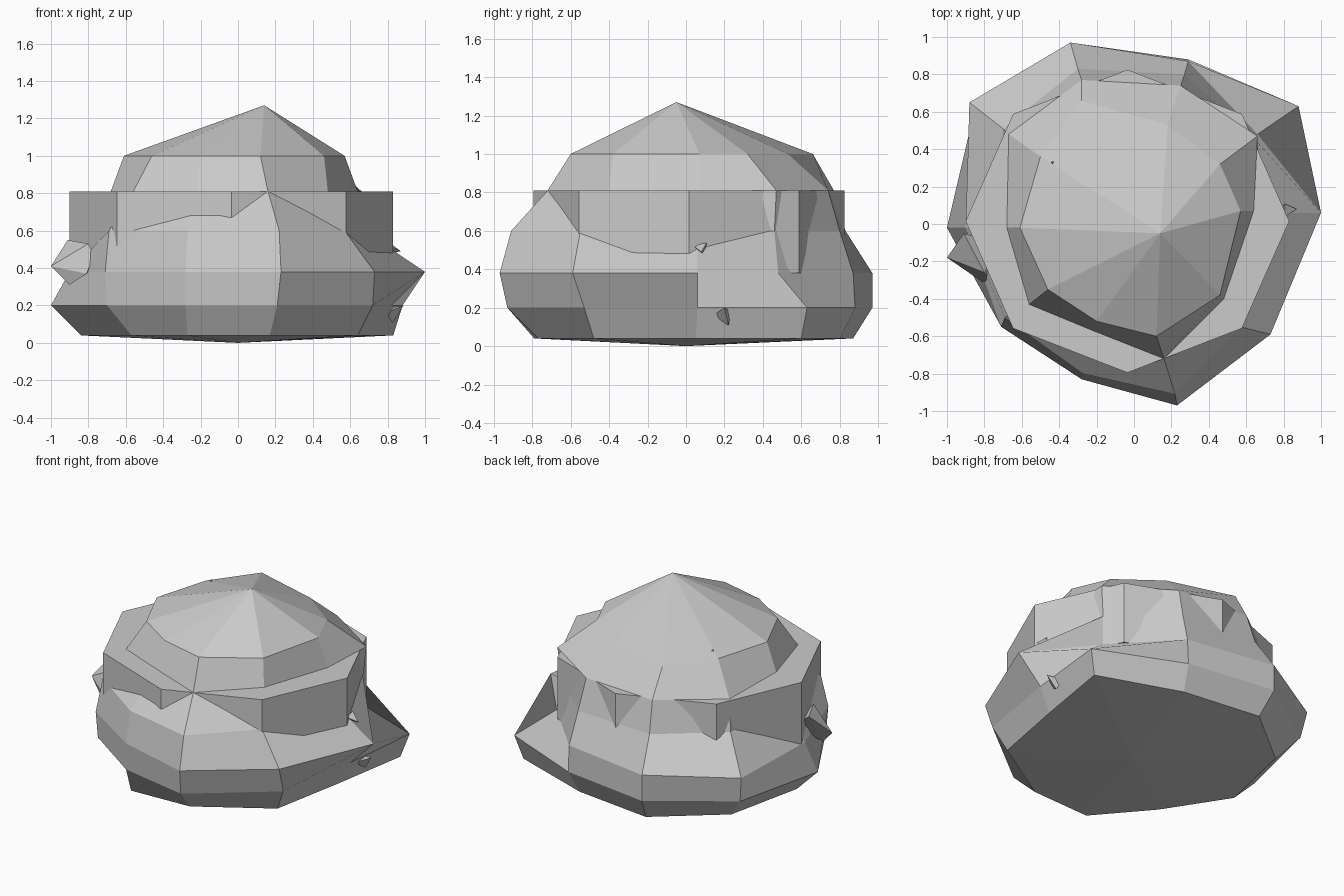
import bpy, bmesh
from mathutils import Vector

if "Cube" in bpy.data.objects:
    bpy.data.objects.remove(bpy.data.objects["Cube"])


def finish(name, bm):
    bmesh.ops.recalc_face_normals(bm, faces=bm.faces[:])
    mesh = bpy.data.meshes.new(name)
    bm.to_mesh(mesh)
    bm.free()
    obj = bpy.data.objects.new(name, mesh)
    bpy.context.collection.objects.link(obj)
    return obj


def loft(name, rings, bottom=None, top=None):
    """Skin a stack of (z, [(x, y), ...]) rings; ends close to a point or a flat cap."""
    bm = bmesh.new()
    loops = [[bm.verts.new((x, y, z)) for x, y in pts] for z, pts in rings]
    n = len(loops[0])
    for a, b in zip(loops, loops[1:]):
        for i in range(n):
            j = (i + 1) % n
            bm.faces.new((a[i], a[j], b[j], b[i]))
    for loop, tip in ((loops[0], bottom), (loops[-1], top)):
        if tip:
            v = bm.verts.new(tip)
            for i in range(n):
                bm.faces.new((loop[i], loop[(i + 1) % n], v))
        else:
            bm.faces.new(loop)
    return finish(name, bm)


def chip(name, points):
    """Small angular shard: convex hull of a few points."""
    bm = bmesh.new()
    for p in points:
        bm.verts.new(p)
    bmesh.ops.convex_hull(bm, input=bm.verts[:])
    return finish(name, bm)


# boulder: ten-sided, irregular rings
rings = [
    (0.04, [(0.74, 0.05), (0.83, 0.60), (0.26, 0.80), (-0.30, 0.87), (-0.72, 0.53),
            (-0.84, -0.02), (-0.57, -0.44), (-0.27, -0.79), (0.17, -0.77), (0.64, -0.48)]),
    (0.20, [(0.82, 0.06), (0.88, 0.63), (0.29, 0.88), (-0.34, 0.97), (-0.85, 0.62),
            (-1.00, -0.02), (-0.70, -0.54), (-0.28, -0.83), (0.21, -0.93), (0.72, -0.53)]),
    (0.38, [(1.00, 0.06), (0.66, 0.48), (0.29, 0.87), (-0.34, 0.97), (-0.88, 0.65),
            (-0.90, -0.02), (-0.71, -0.55), (-0.28, -0.83), (0.23, -0.97), (0.73, -0.59)]),
    (0.60, [(0.67, 0.06), (0.64, 0.46), (0.27, 0.80), (-0.30, 0.83), (-0.70, 0.51),
            (-0.72, -0.02), (-0.69, -0.50), (-0.27, -0.80), (0.22, -0.91), (0.57, -0.55)]),
    (0.81, [(0.64, 0.07), (0.66, 0.47), (0.25, 0.74), (-0.28, 0.77), (-0.67, 0.48),
            (-0.68, -0.02), (-0.56, -0.43), (-0.22, -0.57), (0.16, -0.72), (0.48, -0.40)]),
    (1.00, [(0.57, 0.07), (0.46, 0.32), (0.18, 0.53), (-0.28, 0.66), (-0.50, 0.36),
            (-0.61, -0.02), (-0.46, -0.35), (-0.20, -0.52), (0.12, -0.60), (0.46, -0.38)]),
]
loft("boulder", rings, bottom=(0, 0, 0), top=(0.14, -0.05, 1.27))

# octagonal ledge cutting through the boulder
c, rx, ry, d = Vector((-0.035, 0.015)), 0.865, 0.81, 0.7071
octagon = [(c.x + rx * u, c.y + ry * v) for u, v in
           ((1, 0), (d, d), (0, 1), (-d, d), (-1, 0), (-d, -d), (0, -1), (d, -d))]
loft("ledge", [(0.38, octagon), (0.81, octagon)])

# small stone shards poking out of the surface
chip("side_shard", [(-1.0, -0.18, 0.41), (-0.91, -0.05, 0.55), (-0.80, -0.26, 0.53),
                    (-0.77, -0.30, 0.47), (-0.81, -0.31, 0.37), (-0.90, -0.22, 0.31),
                    (-0.75, -0.10, 0.42)])


def small_chip(name, tip, base, size):
    t, b = Vector(tip), Vector(base)
    side = (t - b).orthogonal().normalized() * size
    up = (t - b).cross(side).normalized() * size
    chip(name, [t, b + side, b - side * 0.5 + up, b - side * 0.5 - up])


small_chip("right_chip", (0.87, 0.08, 0.49), (0.80, 0.08, 0.51), 0.04)
small_chip("low_chip", (0.885, 0.2, 0.2), (0.80, 0.2, 0.15), 0.05)
small_chip("top_chip", (-0.44, 0.33, 1.04), (-0.42, 0.32, 0.97), 0.04)
